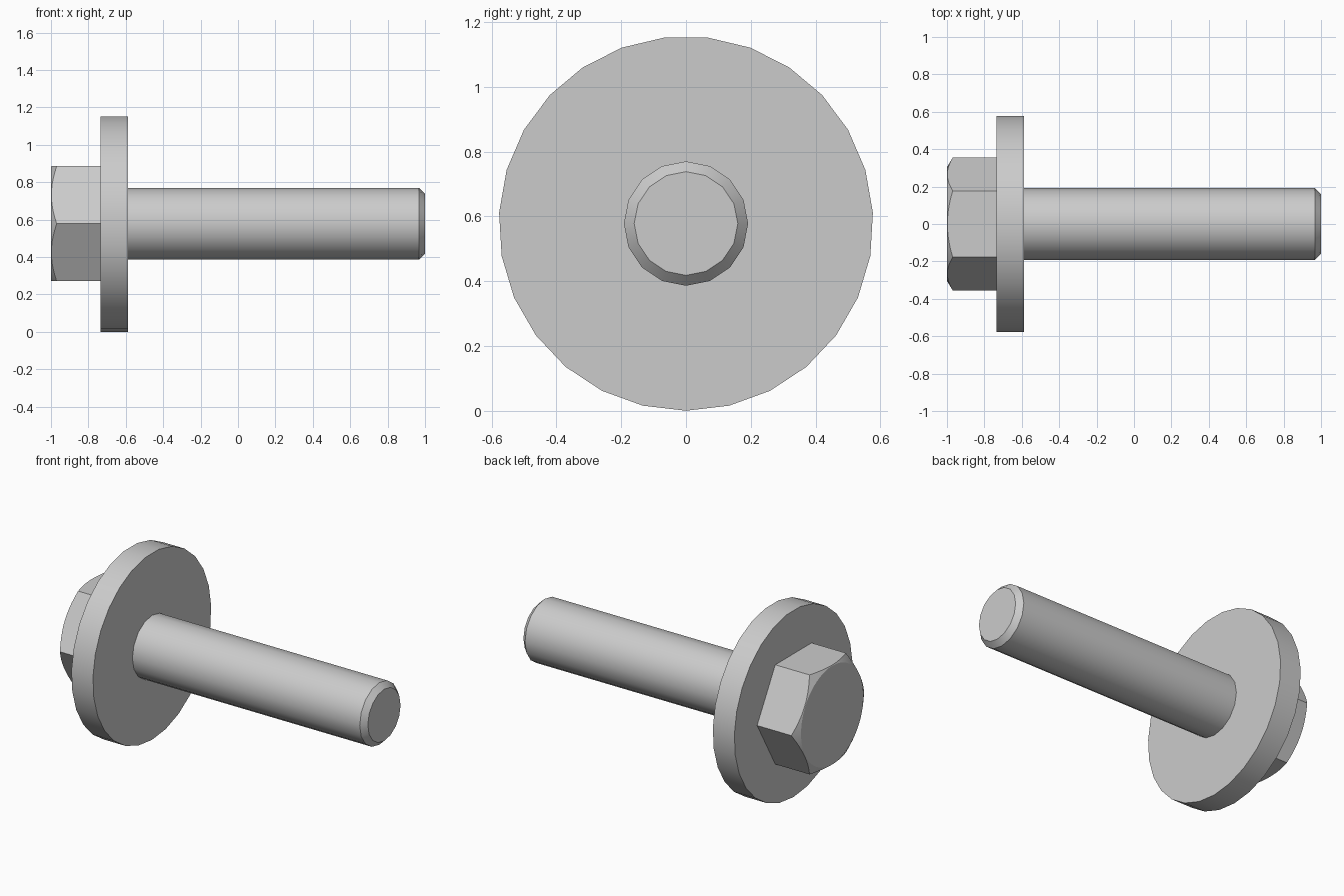
import bpy
import bmesh
from math import sin, cos, radians, tau

if "Cube" in bpy.data.objects:
    bpy.data.objects.remove(bpy.data.objects["Cube"])

AXIS_Z = 0.578      # height of the bolt axis
APOTHEM = 0.3075    # half the distance across the hexagon flats
FACE_RADIUS = 0.304  # circle left by the chamfer on the head

GREY = (0.6, 0.6, 0.6, 1.0)
steel = bpy.data.materials.new("plain_grey_steel")
steel.use_nodes = True
steel.diffuse_color = GREY
steel.node_tree.nodes["Principled BSDF"].inputs["Base Color"].default_value = GREY


def build_along_x(name, sides, rings):
    """Skin rings around the x axis; each ring maps an angle to (x, radius)."""
    bm = bmesh.new()
    loops = []
    for ring in rings:
        loop = []
        for i in range(sides):
            a = tau * i / sides
            x, r = ring(a)
            loop.append(bm.verts.new((x, r * sin(a), AXIS_Z - r * cos(a))))
        loops.append(loop)
    for low, high in zip(loops, loops[1:]):
        for i in range(sides):
            j = (i + 1) % sides
            bm.faces.new((low[i], low[j], high[j], high[i]))
    bm.faces.new(loops[0])
    bm.faces.new(loops[-1])
    bmesh.ops.recalc_face_normals(bm, faces=bm.faces)
    mesh = bpy.data.meshes.new(name)
    bm.to_mesh(mesh)
    bm.free()
    mesh.materials.append(steel)
    obj = bpy.data.objects.new(name, mesh)
    bpy.context.collection.objects.link(obj)
    bpy.ops.object.select_all(action="DESELECT")
    obj.select_set(True)
    bpy.context.view_layer.objects.active = obj
    bpy.ops.object.shade_smooth_by_angle(angle=radians(28))
    return obj


def circle(x, r):
    return lambda a: (x, r)


def hex_radius(a):
    sector = radians(60)
    return APOTHEM / cos((a + sector / 2) % sector - sector / 2)


def hex_base(a):
    return -0.735, hex_radius(a)


def hex_chamfer(a):
    # a cone cutting the flats leaves curved upper edges
    r = hex_radius(a)
    return -1 + 0.6 * (r - FACE_RADIUS), r


# Hexagonal head with a conical chamfer
build_along_x("hex_head", 60, [circle(-1, FACE_RADIUS), hex_chamfer, hex_base])

# Wide washer flange
build_along_x("washer_flange", 27, [circle(-0.735, 0.578), circle(-0.588, 0.578)])

# Plain shank with a bevelled tip
build_along_x("shank", 16, [circle(-0.588, 0.192), circle(0.967, 0.192), circle(1, 0.16)])
